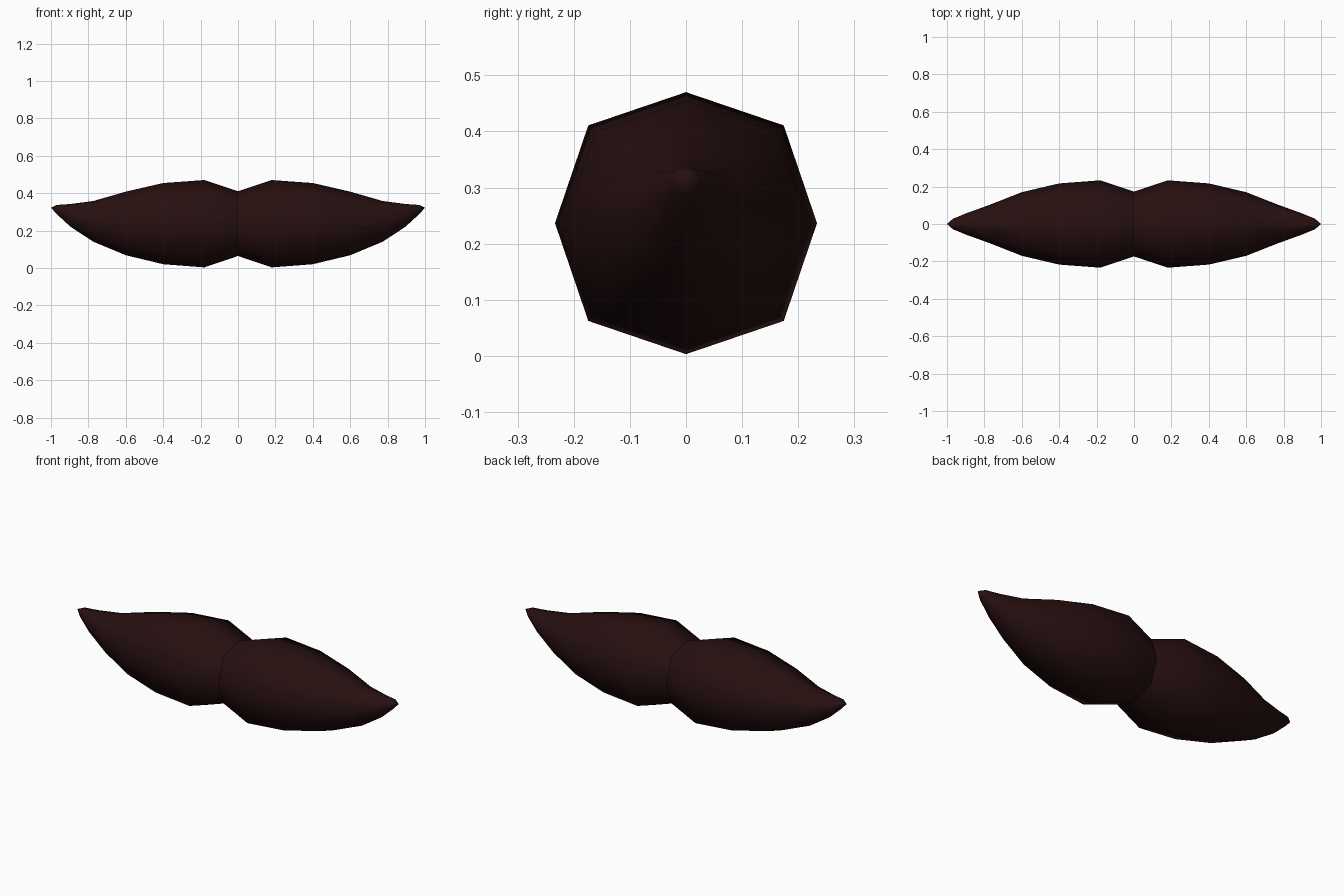
import bpy, bmesh, math

if "Cube" in bpy.data.objects:
    bpy.data.objects.remove(bpy.data.objects["Cube"])

# dark brown hair colour
hair = bpy.data.materials.new("dark_brown_hair")
hair.diffuse_color = (0.02, 0.005, 0.005, 1)
hair.use_nodes = True
hair.node_tree.nodes["Principled BSDF"].inputs["Base Color"].default_value = hair.diffuse_color

# cross-sections: x, centre z, half depth (y), half height (z)
RINGS = [
    (0.0, 0.237, 0.173, 0.173),
    (0.18, 0.2365, 0.2335, 0.2335),
    (0.40, 0.237, 0.217, 0.217),
    (0.60, 0.238, 0.17, 0.17),
    (0.773, 0.249, 0.102, 0.109),
    (0.895, 0.281, 0.058, 0.061),
    (0.968, 0.312, 0.028, 0.025),
]
TIP = (1.0, 0.0, 0.322)


def half(name, side):
    """One tapering eight-sided half, side = +1 or -1."""
    bm = bmesh.new()
    loops = []
    for x, cz, ry, rz in RINGS:
        ring = []
        for k in range(8):
            a = k * math.pi / 4
            f = 1.055 if k % 2 else 1.0      # slightly squared octagon
            ring.append(bm.verts.new((side * x, ry * f * math.cos(a), cz + rz * f * math.sin(a))))
        loops.append(ring)
    for a, b in zip(loops, loops[1:]):
        for k in range(8):
            j = (k + 1) % 8
            bm.faces.new((a[k], a[j], b[j], b[k]))
    tip = bm.verts.new((side * TIP[0], TIP[1], TIP[2]))
    for k in range(8):
        bm.faces.new((loops[-1][k], loops[-1][(k + 1) % 8], tip))
    cap = bm.faces.new(loops[0])
    bmesh.ops.recalc_face_normals(bm, faces=bm.faces)
    for f in bm.faces:
        f.smooth = f is not cap
    for e in cap.edges:
        e.smooth = False
    me = bpy.data.meshes.new(name)
    bm.to_mesh(me)
    bm.free()
    me.materials.append(hair)
    ob = bpy.data.objects.new(name, me)
    bpy.context.collection.objects.link(ob)
    return ob


# the two mirrored halves meet at the middle crease
half("moustache_right", 1)
half("moustache_left", -1)
